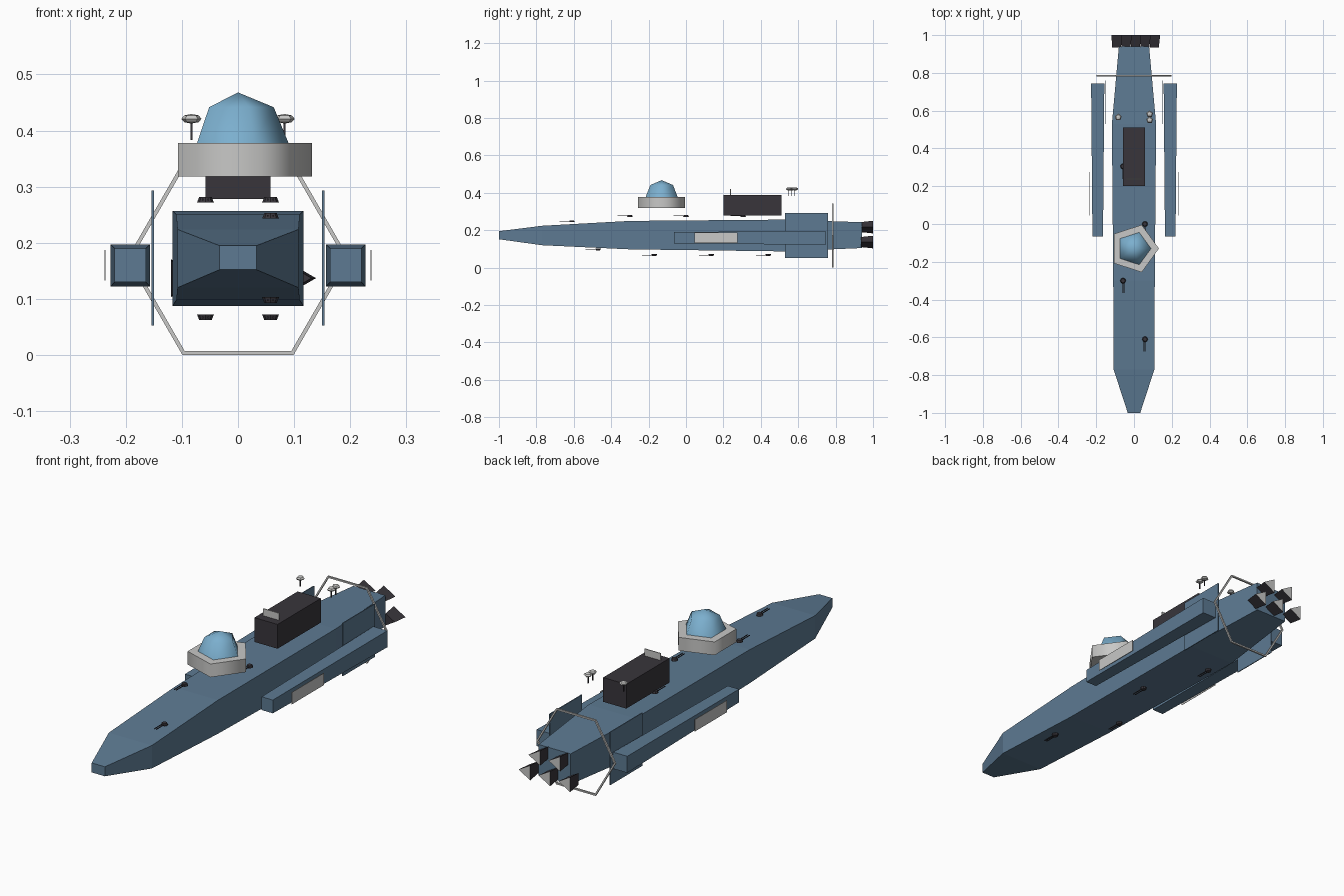
import bpy, bmesh, math
from mathutils import Matrix, Vector

if "Cube" in bpy.data.objects:
    bpy.data.objects.remove(bpy.data.objects["Cube"])


def material(name, r, g, b):
    m = bpy.data.materials.new(name)
    m.use_nodes = True
    m.diffuse_color = (r, g, b, 1)
    bsdf = next(n for n in m.node_tree.nodes if n.type == 'BSDF_PRINCIPLED')
    bsdf.inputs["Base Color"].default_value = (r, g, b, 1)
    return m


BLUE = material("hull blue", 0.11, 0.195, 0.29)
SKY = material("dome blue", 0.2, 0.43, 0.62)
GREY = material("light grey", 0.58, 0.58, 0.57)
DARK = material("charcoal", 0.04, 0.036, 0.044)


def finish(name, bm, *mats):
    bmesh.ops.recalc_face_normals(bm, faces=bm.faces)
    mesh = bpy.data.meshes.new(name)
    bm.to_mesh(mesh)
    bm.free()
    for m in mats:
        mesh.materials.append(m)
    ob = bpy.data.objects.new(name, mesh)
    bpy.context.collection.objects.link(ob)
    return ob


def smooth(ob, angle):
    bpy.ops.object.select_all(action='DESELECT')
    ob.select_set(True)
    bpy.context.view_layer.objects.active = ob
    bpy.ops.object.shade_smooth_by_angle(angle=math.radians(angle))


def add_box(bm, center, size):
    bmesh.ops.create_cube(bm, size=1, matrix=Matrix.Translation(center) @ Matrix.Diagonal((*size, 1)))


def box(name, center, size, mat):
    bm = bmesh.new()
    add_box(bm, center, size)
    return finish(name, bm, mat)


def add_cone(bm, center, sides, r1, r2, depth, rot=Matrix()):
    bmesh.ops.create_cone(bm, cap_ends=True, segments=sides, radius1=r1, radius2=r2, depth=depth,
                          matrix=Matrix.Translation(center) @ rot)


def loft(name, cx, stations, mat):
    """Rectangular sections (y, half width, bottom, top) joined along y."""
    bm = bmesh.new()
    rings = [[bm.verts.new((cx + sx * w, y, z)) for sx, z in ((-1, lo), (1, lo), (1, hi), (-1, hi))]
             for y, w, lo, hi in stations]
    for a, b in zip(rings, rings[1:]):
        for i in range(4):
            j = (i + 1) % 4
            bm.faces.new((a[i], a[j], b[j], b[i]))
    bm.faces.new(rings[0])
    bm.faces.new(rings[-1])
    return finish(name, bm, mat)


# Main hull
loft("hull", 0, [(-1, .033, .152, .195), (-.77, .108, .12, .224), (-.3, .11, .098, .25),
                 (.53, .117, .087, .257), (.94, .08, .105, .243)], BLUE)

# Side pods with floating panels and rear fins
for side, s in (("left", 1), ("right", -1)):
    loft(side + "_pod", s * .192, [(-.065, .028, .13, .19), (.745, .035, .122, .197)], BLUE)
    box(side + "_panel", (s * .237, .16, .16), (.002, .23, .054), GREY)
    box(side + "_fin", (s * .152, .645, .173), (.004, .23, .24), BLUE)

# Pentagon turret base and faceted dome
bm = bmesh.new()
add_cone(bm, (0, -.13, .348), 5, .132, .132, .06)
turn = Matrix.Rotation(-math.atan2(*reversed(max((v.co.xy - Vector((0, -.13)) for v in bm.verts),
                                                 key=lambda p: p.x))), 3, 'Z')
bmesh.ops.rotate(bm, verts=bm.verts, cent=(0, -.13, 0), matrix=turn)
smooth(finish("dome_base", bm, GREY), 80)

bm = bmesh.new()
R = .09
rows = [[bm.verts.new((R * math.cos(e) * math.cos(a), -.13 + R * math.cos(e) * math.sin(a),
                       .378 + R * math.sin(e))) for a in (i * math.tau / 5 for i in range(5))]
        for e in (0, math.pi / 4)]
tip = bm.verts.new((0, -.13, .378 + R))
for i in range(5):
    j = (i + 1) % 5
    bm.faces.new((rows[0][i], rows[0][j], rows[1][j], rows[1][i]))
    bm.faces.new((rows[1][i], rows[1][j], tip))
smooth(finish("dome", bm, SKY), 85)

# Deck house with its front screen
box("deck_house", (0, .355, .333), (.116, .31, .11), DARK)
box("screen", (0, .238, .403), (.08, .004, .034), GREY)

# Antenna masts with small dishes
for n, (x, y) in enumerate(((-.083, .565), (.083, .55), (.083, .582)), 1):
    box(f"mast_{n}", (x, y, .398), (.004, .004, .03), DARK)
    bm = bmesh.new()
    bmesh.ops.create_uvsphere(bm, u_segments=5, v_segments=4, radius=.019,
                              matrix=Matrix.Translation((x, y, .421)) @ Matrix.Diagonal((1, 1, .45, 1)))
    finish(f"dish_{n}", bm, GREY)

# Hexagonal hoop around the stern
bm = bmesh.new()
hoop = []
for i in range(6):
    a = i * math.tau / 6
    hoop.append([bm.verts.new((r * math.cos(a), .785 + dy, .1715 + r * math.sin(a)))
                 for r, dy in ((.198, -.004), (.198, .004), (.19, .004), (.19, -.004))])
for i in range(6):
    a, b = hoop[i], hoop[(i + 1) % 6]
    for k in range(4):
        m = (k + 1) % 4
        bm.faces.new((a[k], a[m], b[m], b[k]))
finish("stern_hoop", bm, GREY)

# Three-sided engine nozzles, point towards +x, with pale exhaust ends
for n, (x, z) in enumerate(((-.1, .137), (0, .137), (.1, .137), (-.05, .217), (.05, .217)), 1):
    bm = bmesh.new()
    ends = [[bm.verts.new((x + r * math.cos(a), y, z + r * math.sin(a)))
             for a in (i * math.tau / 3 for i in range(3))] for y, r in ((.935, .031), (1, .039))]
    for i in range(3):
        j = (i + 1) % 3
        bm.faces.new((ends[0][i], ends[0][j], ends[1][j], ends[1][i]))
    bm.faces.new(ends[0])
    bm.faces.new(ends[1]).material_index = 1
    finish(f"nozzle_{n}", bm, DARK, GREY)


# Twin guns, alternating sides, above and below the hull
def gun(name, x, y, z, s):
    bm = bmesh.new()
    add_cone(bm, (x, y, z), 8, .015, .011, .01, Matrix.Rotation(0 if s > 0 else math.pi, 4, 'X'))
    for dx in (-.005, .005):
        add_box(bm, (x + dx, y - .036, z), (.003, .06, .003))
    finish(name, bm, DARK)


for n, (x, y, z) in enumerate(((.058, -.61, .248), (-.058, -.3, .277), (.058, 0, .277), (-.058, .305, .277)), 1):
    gun(f"upper_gun_{n}", x, y, z, 1)
for n, (x, y, z) in enumerate(((.058, -.47, .098), (-.058, -.17, .067), (.058, .135, .067), (-.058, .44, .067)), 1):
    gun(f"lower_gun_{n}", x, y, z, -1)
